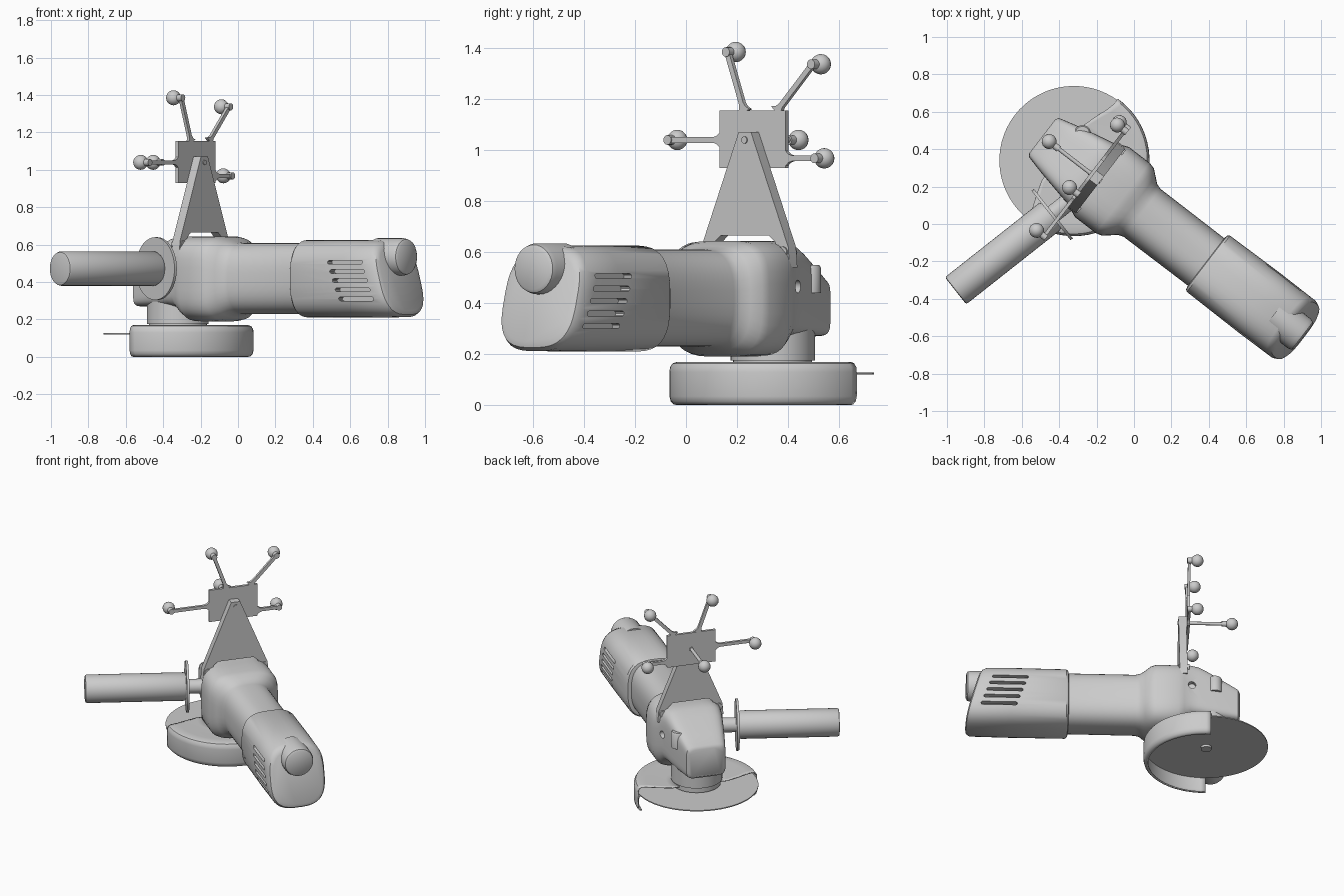
import bpy, bmesh, math
from mathutils import Matrix, Vector

if "Cube" in bpy.data.objects:
    bpy.data.objects.remove(bpy.data.objects["Cube"])

# Local frame: x runs along the tool to its rear, origin on the disc axis
FRAME = Matrix.Translation((-0.322, 0.34, 0)) @ Matrix.Rotation(math.radians(-37.5), 4, 'Z')


def finish(name, bm):
    bmesh.ops.recalc_face_normals(bm, faces=bm.faces[:])
    me = bpy.data.meshes.new(name)
    bm.to_mesh(me)
    bm.free()
    ob = bpy.data.objects.new(name, me)
    ob.matrix_world = FRAME
    bpy.context.collection.objects.link(ob)
    return ob


def loft(name, sections, n=40):
    """Sections: (x, half width, z low, z high, squareness, slant)."""
    bm = bmesh.new()
    prev = None
    for x, hw, z0, z1, e, k in sections:
        ring = []
        for i in range(n):
            a = 2 * math.pi * (i + 0.5) / n
            c, s = math.cos(a), math.sin(a)
            y = hw * math.copysign(abs(c) ** (2 / e), c)
            dz = (z1 - z0) / 2 * math.copysign(abs(s) ** (2 / e), s)
            ring.append(bm.verts.new((x + k * dz, y, (z0 + z1) / 2 + dz)))
        if prev:
            for i in range(n):
                j = (i + 1) % n
                bm.faces.new((prev[i], prev[j], ring[j], ring[i]))
        else:
            bm.faces.new(ring)
        prev = ring
    bm.faces.new(prev)
    return finish(name, bm)


def lathe(name, start, end, profile, n=32):
    """Revolve (distance, radius) pairs about the line start -> end."""
    start, axis = Vector(start), Vector(end) - Vector(start)
    rot = axis.to_track_quat('Z', 'Y')
    bm = bmesh.new()
    rings = [[bm.verts.new(start + rot @ Vector((r * math.cos(2 * math.pi * i / n),
                                                 r * math.sin(2 * math.pi * i / n), d)))
              for i in range(n)] for d, r in profile]
    for a, b in zip(rings, rings[1:]):
        for i in range(n):
            j = (i + 1) % n
            bm.faces.new((a[i], a[j], b[j], b[i]))
    bm.faces.new(rings[0])
    bm.faces.new(rings[-1])
    return finish(name, bm)


def rod(name, start, end, r, n=24):
    length = (Vector(end) - Vector(start)).length
    return lathe(name, start, end, [(0, r), (length, r)], n)


def slab(name, pts, x0, x1):
    """Extrude a (y, z) outline from x0 to x1."""
    bm = bmesh.new()
    f = bm.faces.new([bm.verts.new((x0, y, z)) for y, z in pts])
    new = bmesh.ops.extrude_face_region(bm, geom=[f])['geom']
    bmesh.ops.translate(bm, vec=(x1 - x0, 0, 0),
                        verts=[g for g in new if isinstance(g, bmesh.types.BMVert)])
    return finish(name, bm)


def cut(target, cutter):
    m = target.modifiers.new("cut", 'BOOLEAN')
    m.operation, m.object, m.solver = 'DIFFERENCE', cutter, 'EXACT'
    bpy.context.view_layer.objects.active = target
    bpy.ops.object.modifier_apply(modifier="cut")
    bpy.data.objects.remove(cutter)


# Gear head flowing into the slim grip
head = loft("gear_head_and_grip", [
    (-0.212, 0.115, 0.285, 0.475, 6, 0), (-0.2, 0.132, 0.27, 0.495, 6, 0),
    (-0.1, 0.158, 0.27, 0.55, 6, 0), (0.0, 0.18, 0.27, 0.605, 6, 0),
    (0.06, 0.193, 0.27, 0.635, 5.5, 0), (0.11, 0.203, 0.26, 0.645, 5, 0),
    (0.15, 0.22, 0.215, 0.645, 4, 0), (0.19, 0.237, 0.19, 0.645, 3.8, 0),
    (0.33, 0.237, 0.19, 0.645, 3.8, 0), (0.365, 0.228, 0.196, 0.638, 3.5, 0),
    (0.40, 0.198, 0.213, 0.624, 3, 0), (0.43, 0.172, 0.227, 0.613, 2.8, 0),
    (0.46, 0.162, 0.23, 0.61, 2.7, 0), (0.93, 0.16, 0.23, 0.61, 2.7, 0)])
cut(head, rod("hole_cutter", (0.1, 0.17, 0.465), (0.1, 0.3, 0.465), 0.025, 16))

# Rear motor housing with slanted end
motor = loft("motor_housing", [
    (0.892, 0.165, 0.225, 0.61, 2.8, 0), (0.896, 0.182, 0.216, 0.62, 2.9, 0),
    (0.908, 0.19, 0.21, 0.626, 3, 0), (1.25, 0.194, 0.21, 0.626, 3, -0.1),
    (1.47, 0.192, 0.212, 0.624, 3, -0.28), (1.495, 0.18, 0.226, 0.612, 3, -0.28),
    (1.505, 0.16, 0.248, 0.59, 3, -0.28)])

# Cooling slots on both sides
for side in (-1, 1):
    for i in range(5):
        z, x = 0.31 + 0.049 * i, 1.225 - 0.018 * i
        pts = []
        for cx, a0 in ((x + 0.01, 90), (x + 0.225, -90)):
            pts += [(cx + 0.01 * math.cos(math.radians(a0 + t)),
                     z + 0.01 * math.sin(math.radians(a0 + t))) for t in (0, 45, 90, 135, 180)]
        s = slab("slot_cutter", pts, 0.15, 0.25)
        for v in s.data.vertices:
            v.co = (v.co.y, side * v.co.x, v.co.z)
        if side == 1:
            s.data.flip_normals()
        cut(motor, s)

lathe("cable_sleeve", (1.35, 0, 0.535), (1.56, 0, 0.535),
      [(0, 0.1), (0.17, 0.1), (0.19, 0.094), (0.198, 0.082)])
lathe("spindle_lock_button", (-0.051, 0.142, 0.44), (-0.051, 0.142, 0.6),
      [(0, 0.045), (0.1, 0.045), (0.11, 0.038)], 20)

# Spindle collar, disc and nut
lathe("spindle_collar", (0, 0, 0.14), (0, 0, 0.3),
      [(0, 0.155), (0.035, 0.155), (0.035, 0.165), (0.16, 0.165)], 40)
rod("cutting_disc", (0, 0, 0.121), (0, 0, 0.128), 0.398, 64)
rod("disc_nut", (0, 0, 0.105), (0, 0, 0.15), 0.035, 20)

# Half-round guard, its top plate reaching forward around the collar
bm = bmesh.new()
profile = [(0.13, 0.165, 122), (0.2, 0.165, 111), (0.27, 0.167, 100), (0.33, 0.169, 94),
           (0.375, 0.17, 92), (0.393, 0.164, 92), (0.403, 0.148, 92), (0.405, 0.13, 92),
           (0.405, 0.035, 92), (0.4, 0.015, 92), (0.388, 0.003, 92), (0.375, 0.0, 92)]
rows = []
for r, z, lim in profile:
    rows.append([bm.verts.new((r * math.cos(a), r * math.sin(a), z))
                 for a in (math.radians(lim * (i / 20 - 1)) for i in range(41))])
for a, b in zip(rows, rows[1:]):
    for i in range(40):
        bm.faces.new((a[i], a[i + 1], b[i + 1], b[i]))
guard = finish("disc_guard", bm)
if guard.data.polygons[0].normal.z < 0:
    guard.data.flip_normals()
sol = guard.modifiers.new("thickness", 'SOLIDIFY')
sol.thickness, sol.offset = 0.008, -1

# Side handle with flange and threaded stub
base, tip = Vector((0.085, -0.30, 0.472)), Vector((-0.077, -0.938, 0.472))
d = (tip - base).normalized()
rod("handle_stub", base - d * 0.15, base, 0.048)
rod("handle_flange", base - d * 0.008, base + d * 0.008, 0.168, 40)
L = (tip - base).length
lathe("side_handle", base, tip,
      [(0, 0.08), (0.02, 0.092), (L - 0.012, 0.092), (L - 0.003, 0.088), (L, 0.08)])

# Tapered bracket straddling the head
half = [(0.03, 1.072), (0.215, 0.62), (0.222, 0.54), (0.175, 0.54), (0.15, 0.64), (0.12, 0.665)]
slab("tracker_bracket", half + [(-y, z) for y, z in reversed(half)], 0.13, 0.18)
for y in (-0.19, 0.19):
    rod("bracket_bolt", (0.118, y, 0.6), (0.187, y, 0.6), 0.022, 16)
rod("bracket_top_bolt", (0.105, 0, 1.04), (0.185, 0, 1.04), 0.014, 16)

# Marker plate with arms, pegs and balls
slab("marker_plate", [(-0.164, 0.93), (0.164, 0.93), (0.164, 1.155), (-0.164, 1.155)], 0.112, 0.13)


def ball(x, y, z):
    bm = bmesh.new()
    bmesh.ops.create_uvsphere(bm, u_segments=16, v_segments=10, radius=0.04,
                              matrix=Matrix.Translation((x, y, z)))
    finish("marker_ball", bm)


for p, q in (((-0.045, 1.15), (-0.129, 1.385)), ((0.115, 1.15), (0.292, 1.337)),
             ((-0.16, 1.04), (-0.418, 1.04)), ((0.16, 0.968), (0.309, 0.968))):
    p, q = Vector(p), Vector(q)
    t = (q - p).normalized()
    nrm = Vector((-t.y, t.x))
    edge = [(0, 0.032), (0.018, 0.016), (0.035, 0.011), ((q - p).length, 0.011)]
    pts = [p + t * s + nrm * w for s, w in edge] + [p + t * s - nrm * w for s, w in reversed(edge)]
    slab("marker_arm", pts, 0.112, 0.13)
    rod("marker_socket", (0.092, *q), (0.135, *q), 0.019, 16)
    rod("marker_peg", (0.07, *q), (0.1, *q), 0.012, 12)
    ball(0.07, *q)

# Forward-pointing marker
rod("forward_arm", (0.12, 0, 1.04), (-0.13, 0, 1.04), 0.011, 12)
rod("forward_socket", (-0.135, 0, 1.04), (-0.1, 0, 1.04), 0.018, 16)
ball(-0.166, 0, 1.04)

# Smooth shading with crisp edges
bpy.ops.object.select_all(action='SELECT')
bpy.context.view_layer.objects.active = head
bpy.ops.object.shade_smooth_by_angle(angle=math.radians(35))
